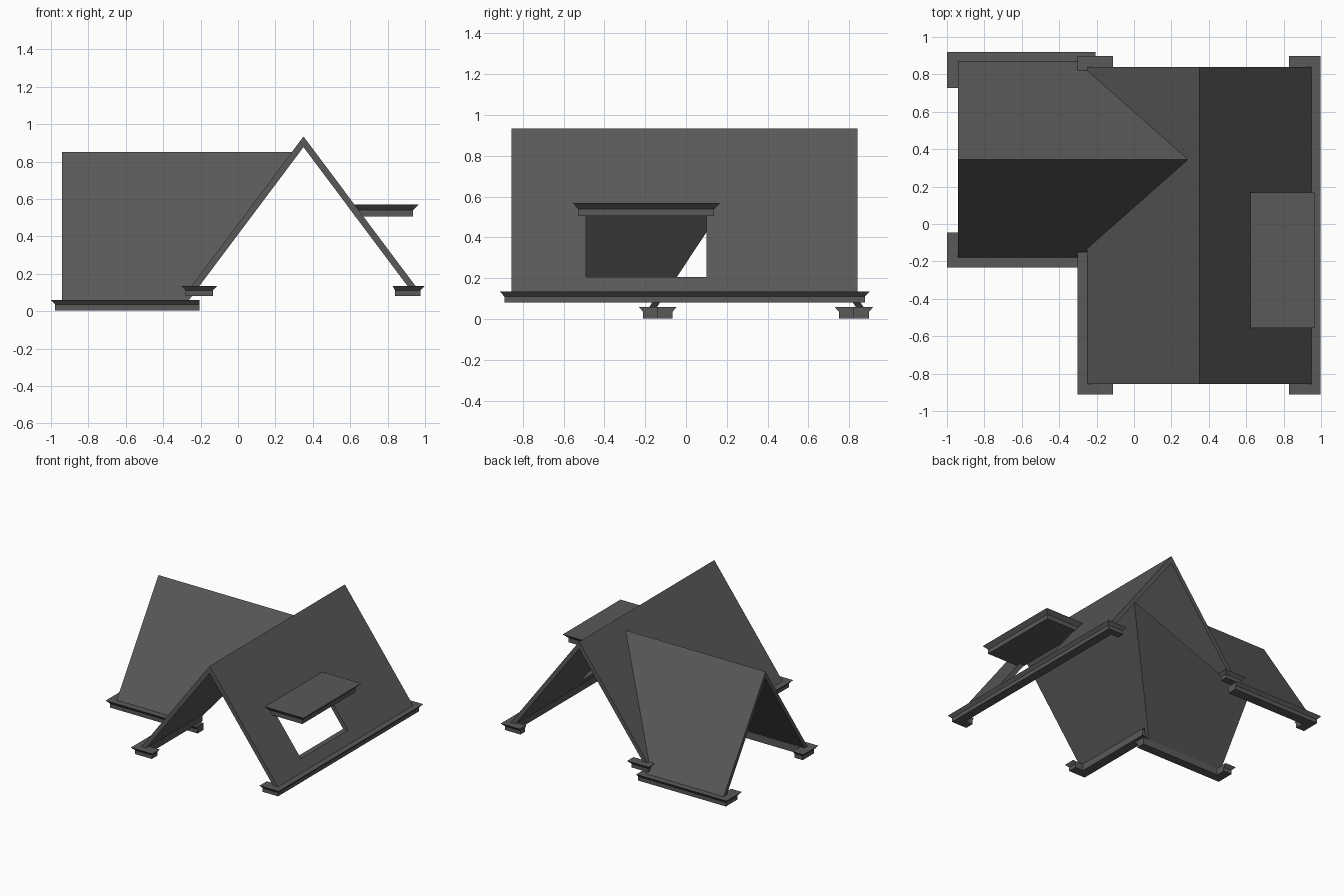
import bpy, bmesh

if "Cube" in bpy.data.objects:
    bpy.data.objects.remove(bpy.data.objects["Cube"])

dark = bpy.data.materials.new("dark_grey")
dark.diffuse_color = (0.1, 0.1, 0.1, 1)
dark.use_nodes = True
dark.node_tree.nodes["Principled BSDF"].inputs["Base Color"].default_value = dark.diffuse_color


def make(name, verts, faces):
    mesh = bpy.data.meshes.new(name)
    bm = bmesh.new()
    vs = [bm.verts.new(v) for v in verts]
    for f in faces:
        bm.faces.new([vs[i] for i in f])
    bmesh.ops.recalc_face_normals(bm, faces=bm.faces)
    bm.to_mesh(mesh)
    bm.free()
    mesh.materials.append(dark)
    obj = bpy.data.objects.new(name, mesh)
    bpy.context.collection.objects.link(obj)
    return obj


def prism(name, profile, a, b, axis):
    """Extrude a (side, z) profile along x or y from a to b."""
    n = len(profile)
    verts = [(t, s, z) if axis == 'x' else (s, t, z) for t in (a, b) for s, z in profile]
    faces = [list(range(n)), list(range(n, 2 * n))]
    faces += [(i, (i + 1) % n, n + (i + 1) % n, n + i) for i in range(n)]
    return make(name, verts, faces)


def flared(name, x, y, z, flare):
    """Box whose upper part flares out; flare = (left, right, front, back)."""
    l, r, f, b = flare
    rings = [(0, z[0]), (0, z[1]), (1, z[2])]
    verts = []
    for k, h in rings:
        x0, x1, y0, y1 = x[0] - l * k, x[1] + r * k, y[0] - f * k, y[1] + b * k
        verts += [(x0, y0, h), (x1, y0, h), (x1, y1, h), (x0, y1, h)]
    faces = [(0, 1, 2, 3), (8, 9, 10, 11)]
    faces += [(k + i, k + (i + 1) % 4, k + 4 + (i + 1) % 4, k + 4 + i)
              for k in (0, 4) for i in range(4)]
    return make(name, verts, faces)


def cut(obj, cutter):
    m = obj.modifiers.new("cut", 'BOOLEAN')
    m.operation, m.solver, m.object = 'DIFFERENCE', 'EXACT', cutter
    bpy.context.view_layer.objects.active = obj
    bpy.ops.object.modifier_apply(modifier=m.name)


def gable(c, top, slope, base, t=0.057):
    """Bent roof profile: two sloping slabs of vertical thickness t."""
    o, i = (top - base) / slope, (top - t - base) / slope
    return [(c - o, base), (c, top), (c + o, base), (c + i, base), (c, top - t), (c - i, base)]


def hollow(c, top, slope, t=0.057, base=-0.1):
    i = (top - t - base) / slope
    return [(c - i, base), (c, top - t), (c + i, base)]


# Two crossing roofs, opened into each other
main = prism("main_roof", gable(0.35, 0.934, 1.335, 0.132), -0.855, 0.84, 'y')
wing = prism("wing_roof", gable(0.345, 0.852, 1.51, 0.058), -0.94, 0.35, 'x')
main_void = prism("main_void", hollow(0.35, 0.934, 1.335), -1.2, 1.2, 'y')
wing_void = prism("wing_void", hollow(0.345, 0.852, 1.51), -1.2, 0.35, 'x')
window = flared("window_void", (0.5, 1.2), (-0.49, 0.10), (0.205, 0.4, 0.506), (0, 0, 0, 0))
cut(main, wing_void)
cut(main, window)
cut(wing, main_void)
for c in (main_void, wing_void, window):
    bpy.data.objects.remove(c)

# Canopy over the window
flared("window_canopy", (0.624, 0.935), (-0.529, 0.138), (0.505, 0.54, 0.57), (0, 0.03, 0.027, 0.03))

# Main eaves with short returns at the gable ends
ZM, F = (0.08, 0.11, 0.134), 0.022
flared("right_eave", (0.905, 0.975), (-0.89, 0.877), ZM, (0, F, F, F))
flared("left_eave", (-0.28, -0.205), (-0.89, -0.15), ZM, (F, 0, F, 0))
for end, y, fl in (("front", (-0.89, -0.82), (F, 0)), ("back", (0.82, 0.877), (0, F))):
    flared(end + "_right_return", (0.84, 0.975), y, ZM, (0.012, F) + fl)
    flared(end + "_left_return", (-0.28, -0.134), y, ZM, (F, F) + fl)

# Wing eaves with short returns at the open end
ZW = (0.003, 0.035, 0.06)
for end, bar, ret, fl in (("front", (-0.21, -0.14), (-0.21, -0.067), (F, 0)),
                          ("back", (0.82, 0.897), (0.75, 0.897), (0, F))):
    flared("wing_" + end + "_eave", (-0.978, -0.207), bar, ZW, (F, 0) + fl)
    flared("wing_" + end + "_return", (-0.978, -0.905), ret, ZW, (F, 0, F, F))
